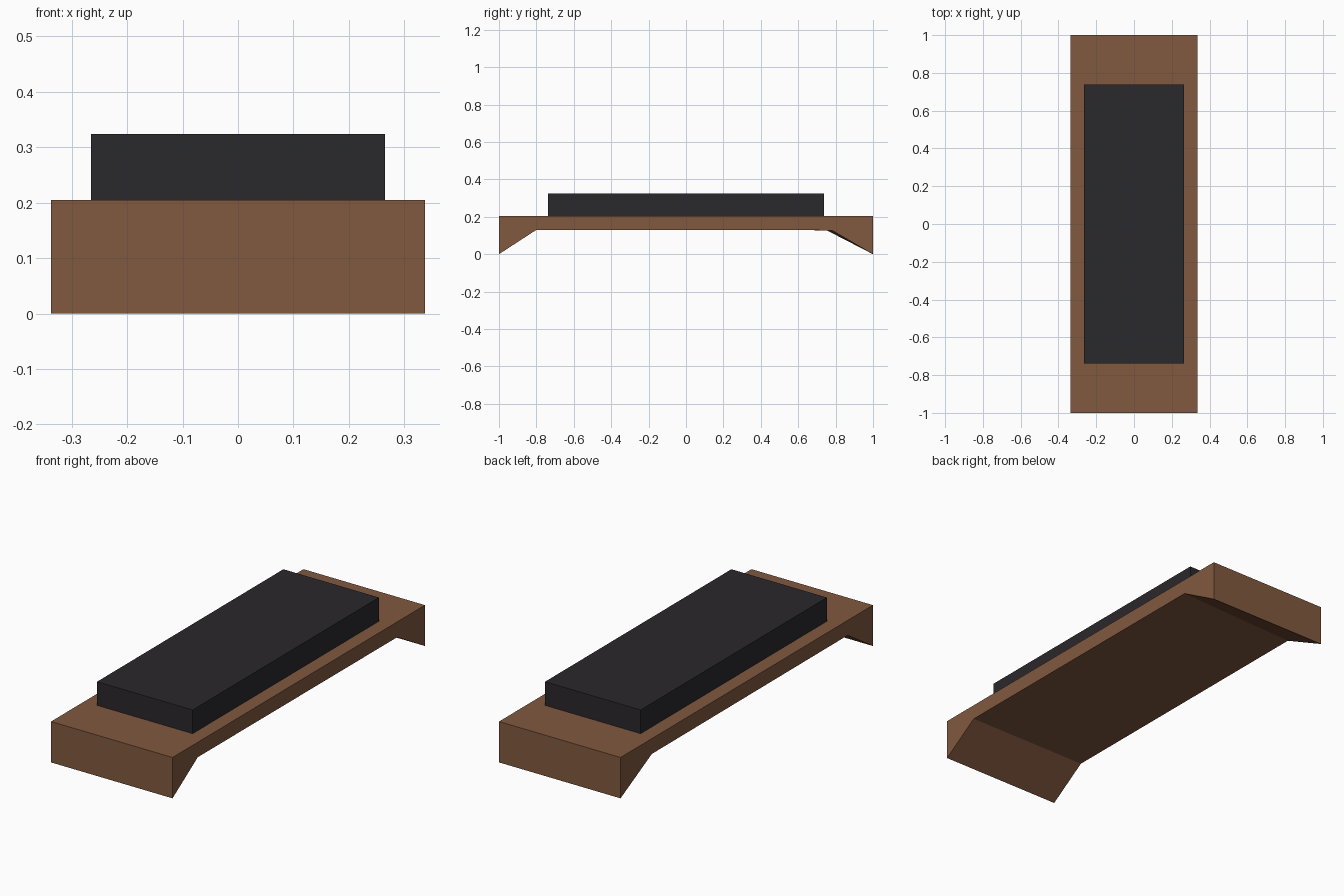
import bpy, bmesh

if "Cube" in bpy.data.objects:
    bpy.data.objects.remove(bpy.data.objects["Cube"])


def material(name, color):
    m = bpy.data.materials.new(name)
    m.diffuse_color = (*color, 1)
    m.use_nodes = True
    m.node_tree.nodes["Principled BSDF"].inputs["Base Color"].default_value = m.diffuse_color
    return m


def loft_x(name, left, right, half_width, mat):
    """Solid spanning x between two matching (y, z) side profiles."""
    bm = bmesh.new()
    a = [bm.verts.new((-half_width, y, z)) for y, z in left]
    b = [bm.verts.new((half_width, y, z)) for y, z in right]
    bm.faces.new(a)
    bm.faces.new(b[::-1])
    n = len(a)
    for i in range(n):
        j = (i + 1) % n
        bm.faces.new((a[i], b[i], b[j], a[j]))
    bmesh.ops.recalc_face_normals(bm, faces=bm.faces)
    mesh = bpy.data.meshes.new(name)
    bm.to_mesh(mesh)
    bm.free()
    mesh.materials.append(mat)
    obj = bpy.data.objects.new(name, mesh)
    bpy.context.collection.objects.link(obj)
    return obj


def bench_profile(back_inner):
    return [(-1, 0), (-1, 0.205), (1, 0.205), (1, 0),
            (back_inner, 0.128), (-0.8, 0.13)]


wood = material("brown_wood", (0.22, 0.10, 0.05))
dark = material("dark_padding", (0.023, 0.021, 0.024))

# Wooden base with wedge feet; the back foot is slightly skewed
loft_x("bench_base", bench_profile(0.752), bench_profile(0.78), 0.337, wood)

# Padded slab on top
pad = [(-0.738, 0.205), (-0.738, 0.324), (0.738, 0.324), (0.738, 0.205)]
loft_x("seat_pad", pad, pad, 0.265, dark)
